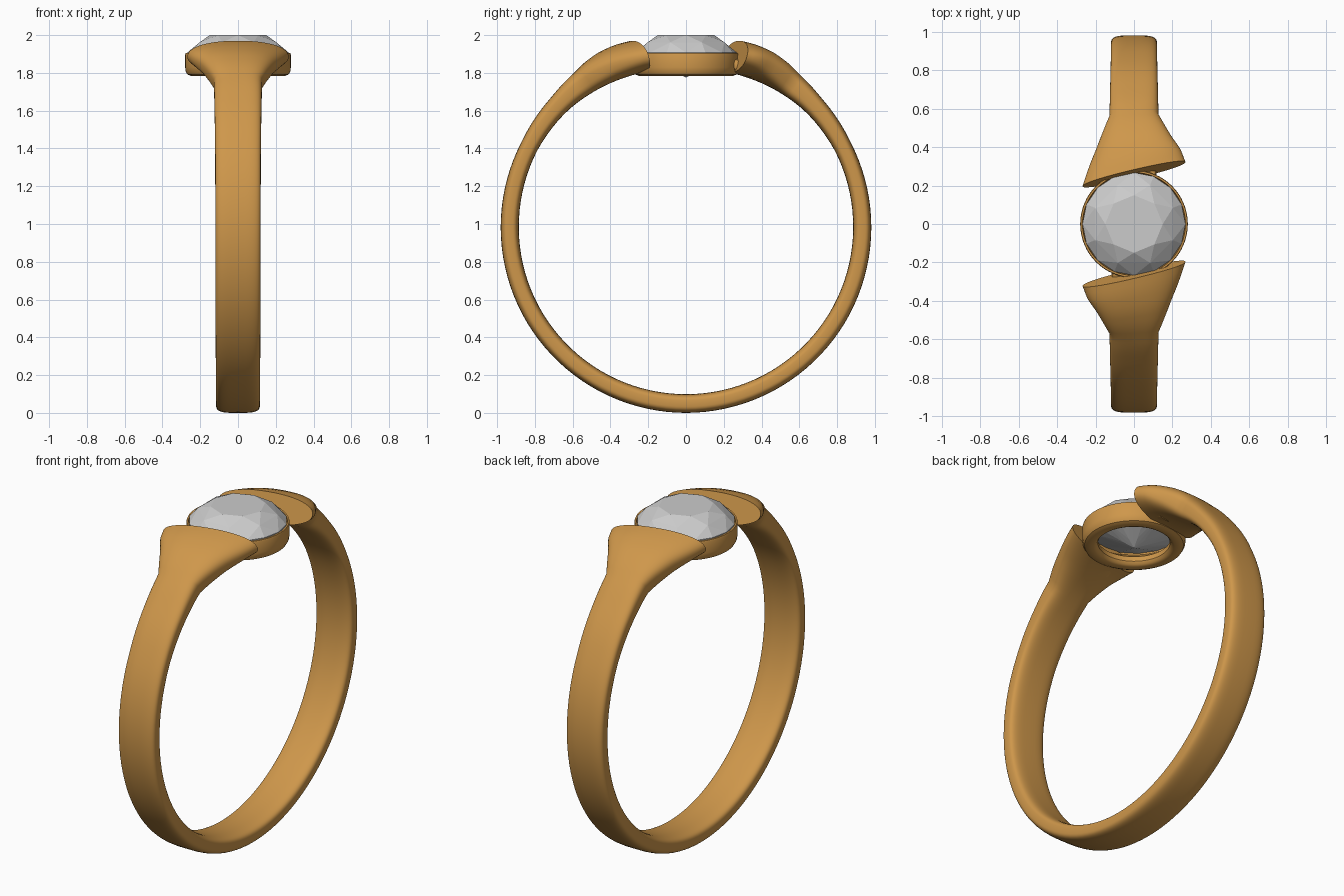
import bpy, bmesh
from math import sin, cos, pi, copysign

if "Cube" in bpy.data.objects:
    bpy.data.objects.remove(bpy.data.objects["Cube"])

ZC = 0.985  # centre height of the finger hole
gold = bpy.data.materials.new("gold")
gold.diffuse_color = (0.62, 0.31, 0.07, 1)
gold.use_nodes = True
gold.node_tree.nodes["Principled BSDF"].inputs["Base Color"].default_value = gold.diffuse_color


def finish(name, bm, mat=None, angle=35):
    bmesh.ops.recalc_face_normals(bm, faces=bm.faces)
    me = bpy.data.meshes.new(name)
    bm.to_mesh(me)
    bm.free()
    ob = bpy.data.objects.new(name, me)
    bpy.context.collection.objects.link(ob)
    if mat:
        me.materials.append(mat)
    if angle:
        bpy.ops.object.select_all(action='DESELECT')
        ob.select_set(True)
        bpy.context.view_layer.objects.active = ob
        bpy.ops.object.shade_smooth_by_angle(angle=angle * pi / 180)
    return ob


def skin(bm, rings, closed):
    n = len(rings[0])
    for i in range(len(rings) if closed else len(rings) - 1):
        a, b = rings[i], rings[(i + 1) % len(rings)]
        for j in range(n):
            k = (j + 1) % n
            bm.faces.new((a[j], a[k], b[k], b[j]))
    if not closed:
        bm.faces.new(rings[0])
        bm.faces.new(rings[-1])


def section(bm, t, side, w, ro, ri, p, shear, n=48):
    # superellipse cross-section at angle t from the top of the hoop
    mid, h = (ro + ri) / 2, (ro - ri) / 2
    ring = []
    for i in range(n):
        a = 2 * pi * i / n
        c, s = cos(a), sin(a)
        x = w * copysign(abs(c) ** (2 / p), c)
        r = mid + h * copysign(abs(s) ** (2 / p), s)
        ring.append(bm.verts.new((x, side * r * sin(t) + shear * x, ZC + r * cos(t))))
    return ring


# angle from top, half width, outer radius, inner radius, squareness
KEYS = [(0.28, .268, 1.025, .850, 2.2), (0.36, .242, 1.03, .855, 2.3),
        (0.46, .195, 1.03, .860, 2.6), (0.56, .155, 1.02, .865, 3.0),
        (0.63, .128, 1.008, .868, 3.3), (0.80, .125, .99, .878, 3.6),
        (1.10, .121, .98, .885, 3.6), (pi, .116, .985, .886, 3.6)]


def shape(t):
    for a, b in zip(KEYS, KEYS[1:]):
        if t <= b[0] + 1e-6:
            f = (t - a[0]) / (b[0] - a[0])
            return [u + (v - u) * f for u, v in zip(a[1:], b[1:])]


# band with flared, slanted shoulders, swept round the hoop
bm = bmesh.new()
angles = [0.28 + 0.035 * i for i in range(15)]
angles += [0.77 + (pi - 0.77) * i / 44 for i in range(1, 45)]
path = [(t, 1) for t in angles] + [(t, -1) for t in reversed(angles[:-1])]
rings = []
for t, side in path:
    blend = min(1, max(0, (0.66 - t) / 0.3))
    rings.append(section(bm, t, side, *shape(t), 0.235 * blend))
skin(bm, rings, False)
finish("band", bm, gold)

# short inner stubs joining shoulders to the setting
for side, name in ((1, "back_stub"), (-1, "front_stub")):
    bm = bmesh.new()
    skin(bm, [section(bm, 0.25 + 0.04 * i, side, .115, .93, .86, 3.6, 0)
              for i in range(5)], False)
    finish(name, bm, gold)

# round bezel, lathed
profile = [(.195, 1.805), (.205, 1.79), (.22, 1.784), (.25, 1.784), (.268, 1.792),
           (.277, 1.808), (.28, 1.83), (.28, 1.895), (.277, 1.904), (.268, 1.904),
           (.265, 1.885), (.197, 1.835)]
bm = bmesh.new()
N = 64
skin(bm, [[bm.verts.new((r * cos(2 * pi * i / N), r * sin(2 * pi * i / N), z))
           for r, z in profile] for i in range(N)], True)
finish("bezel", bm, gold)

# brilliant-cut stone: convex hull of facet corner rings
bm = bmesh.new()
for count, r, z, turn in ((8, .150, 2.0, 0), (8, .219, 1.962, .5), (16, .268, 1.908, 0),
                          (16, .268, 1.895, 0), (8, .06, 1.801, .5), (1, 0, 1.776, 0)):
    for i in range(count):
        a = 2 * pi * (i + turn) / count
        bm.verts.new((r * cos(a), r * sin(a), z))
bmesh.ops.convex_hull(bm, input=bm.verts)
bmesh.ops.dissolve_limit(bm, angle_limit=0.01, verts=bm.verts, edges=bm.edges)
finish("stone", bm, None, 0)
